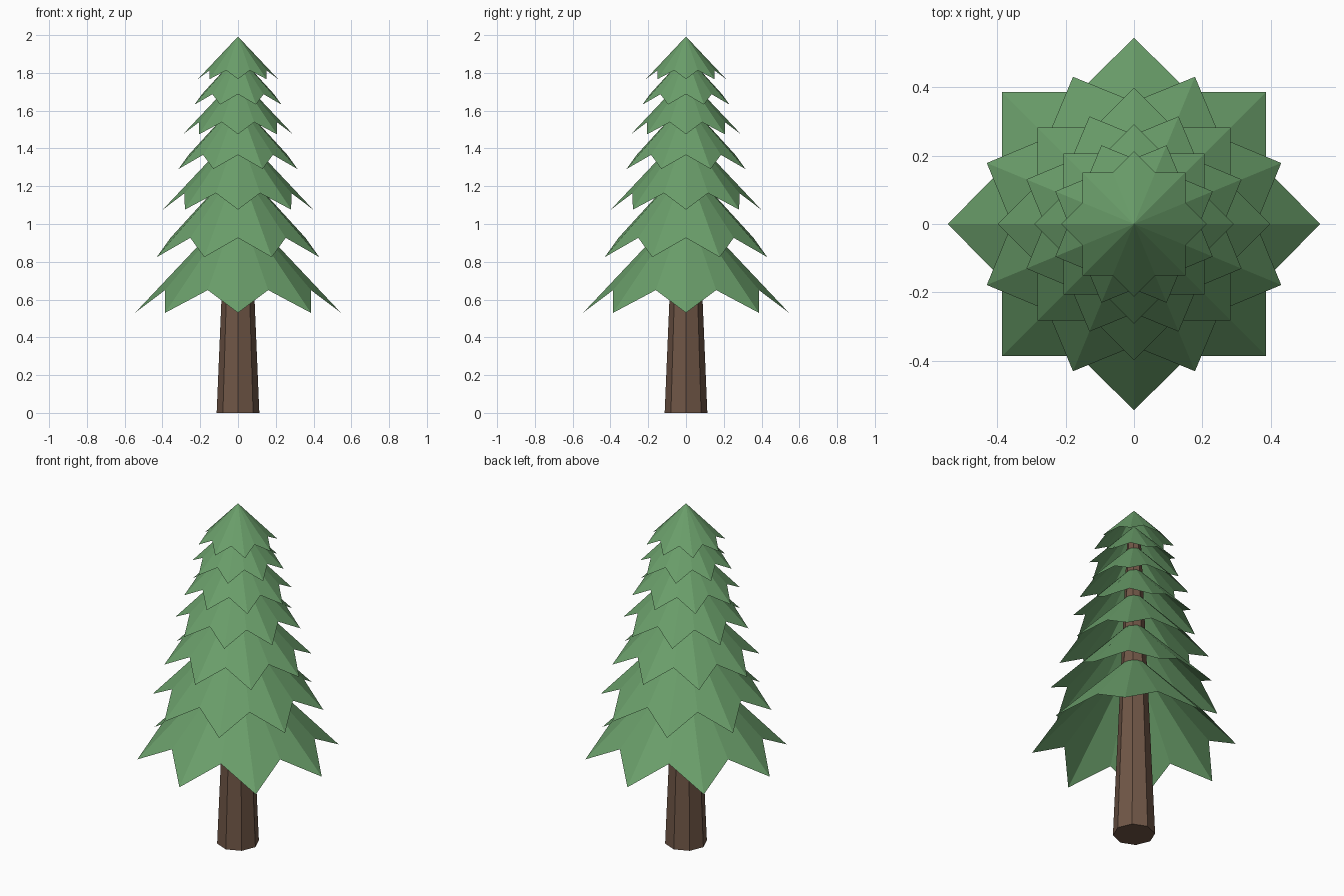
import bpy
import bmesh
from math import cos, sin, pi

cube = bpy.data.objects.get("Cube")
if cube:
    bpy.data.objects.remove(cube, do_unlink=True)


def make_material(name, rgb):
    mat = bpy.data.materials.new(name)
    mat.use_nodes = True
    mat.diffuse_color = (*rgb, 1)
    bsdf = mat.node_tree.nodes["Principled BSDF"]
    bsdf.inputs["Base Color"].default_value = (*rgb, 1)
    bsdf.inputs["Roughness"].default_value = 0.9
    return mat


def finish(bm, name, mat):
    bmesh.ops.recalc_face_normals(bm, faces=bm.faces)
    mesh = bpy.data.meshes.new(name)
    bm.to_mesh(mesh)
    bm.free()
    mesh.materials.append(mat)
    obj = bpy.data.objects.new(name, mesh)
    bpy.context.scene.collection.objects.link(obj)
    return obj


def ring(bm, count, radius, z):
    return [bm.verts.new((radius * cos(2 * pi * i / count),
                          radius * sin(2 * pi * i / count), z))
            for i in range(count)]


def branch_tier(name, radius, tip_z, turn, mat):
    """Hollow eight-pointed star cone with drooping tips."""
    bm = bmesh.new()
    apex = bm.verts.new((0, 0, tip_z + 1.06 * radius))
    rim = []
    for i in range(16):
        is_tip = i % 2 == 0
        r = radius if is_tip else radius * 0.767
        z = tip_z if is_tip else tip_z + 0.22 * radius
        a = turn + i * pi / 8
        rim.append(bm.verts.new((r * cos(a), r * sin(a), z)))
    for i in range(16):
        bm.faces.new((apex, rim[i], rim[(i + 1) % 16]))
    return finish(bm, name, mat)


needle_green = make_material("needle green", (0.145, 0.345, 0.145))
bark_brown = make_material("bark brown", (0.16, 0.093, 0.062))

# Tapered octagonal trunk
bm = bmesh.new()
low = ring(bm, 8, 0.113, 0)
high = ring(bm, 8, 0.035, 1.85)
for i in range(8):
    j = (i + 1) % 8
    bm.faces.new((low[i], low[j], high[j], high[i]))
bm.faces.new(low[::-1])
bm.faces.new(high)
finish(bm, "trunk", bark_brown)

# Seven branch tiers, each smaller than the one below and turned half a point
radius, tip_z = 0.545, 0.53
for n in range(7):
    branch_tier(f"branch_tier_{n + 1}", radius, tip_z, (n % 2) * pi / 8, needle_green)
    tip_z += 0.54 * radius
    radius *= 0.855
